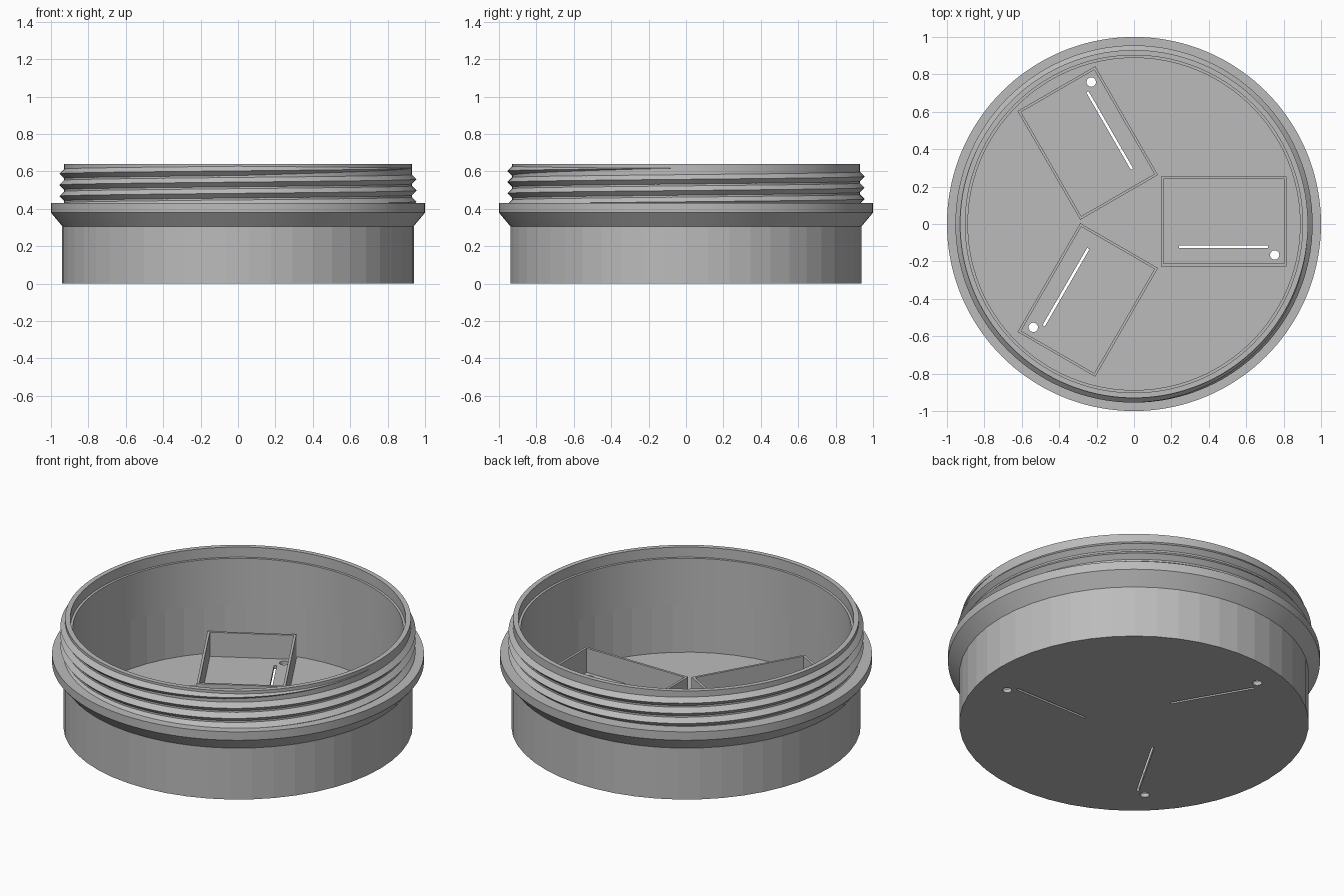
import bpy, bmesh, math
from mathutils import Matrix, Vector

cube = bpy.data.objects.get("Cube")
if cube:
    bpy.data.objects.remove(cube, do_unlink=True)

grey = bpy.data.materials.new("plain_grey")
grey.use_nodes = True
grey.diffuse_color = (0.5, 0.5, 0.5, 1)
grey.node_tree.nodes["Principled BSDF"].inputs["Base Color"].default_value = (0.5, 0.5, 0.5, 1)


def loft(name, rings, wrap=False):
    """Skin equal-length closed rings; wrap joins last to first, else ends are capped."""
    bm = bmesh.new()
    loops = [[bm.verts.new(p) for p in ring] for ring in rings]
    pairs = list(zip(loops, loops[1:]))
    if wrap:
        pairs.append((loops[-1], loops[0]))
    else:
        bm.faces.new(loops[0])
        bm.faces.new(loops[-1])
    for a, b in pairs:
        n = len(a)
        for i in range(n):
            j = (i + 1) % n
            bm.faces.new((a[i], a[j], b[j], b[i]))
    bmesh.ops.recalc_face_normals(bm, faces=bm.faces)
    mesh = bpy.data.meshes.new(name)
    bm.to_mesh(mesh)
    bm.free()
    mesh.materials.append(grey)
    obj = bpy.data.objects.new(name, mesh)
    bpy.context.collection.objects.link(obj)
    return obj


def circle(r, z, n, cx=0, cy=0):
    return [Vector((cx + r * math.cos(2 * math.pi * i / n),
                    cy + r * math.sin(2 * math.pi * i / n), z)) for i in range(n)]


def rect(x0, x1, y0, y1, z):
    return [Vector(p) for p in ((x0, y0, z), (x1, y0, z), (x1, y1, z), (x0, y1, z))]


def activate(obj):
    bpy.ops.object.select_all(action='DESELECT')
    obj.select_set(True)
    bpy.context.view_layer.objects.active = obj


def smooth(obj):
    activate(obj)
    bpy.ops.object.shade_smooth_by_angle(angle=math.radians(25))


FLOOR = 0.022
JOIN = 0.305

# Faceted lower cup with its floor
cup = loft("lower_cup", [circle(r, z, 50) for r, z in
           ((0.94, 0), (0.94, JOIN), (0.89, JOIN), (0.89, FLOOR))])

# Flared collar and neck with a stepped inner rim
collar = loft("collar_and_neck", [circle(r, z, 144) for r, z in
              ((0.888, JOIN), (0.938, JOIN), (1, 0.38), (1, 0.43), (0.93, 0.43),
               (0.93, 0.64), (0.902, 0.64), (0.902, 0.58), (0.888, 0.58))], wrap=True)
smooth(collar)

# Helical screw thread, fading out at its top end
TURNS, STEPS, PITCH = 3.5, 120, 0.06
rings = []
for k in range(int(TURNS * STEPS) + 1):
    turn = k / STEPS - TURNS
    fade = min(1, max(0.02, -turn / 0.25))
    z = 0.618 + PITCH * turn
    half = 0.028 * fade
    a = 2 * math.pi * turn
    rings.append([Vector((r * math.cos(a), r * math.sin(a), h)) for r, h in
                  ((0.927, z - half), (0.929 + 0.026 * fade, z), (0.927, z + half))])
smooth(loft("screw_thread", rings))

# Three trays around the middle, each with a slot and a hole through the floor
CENTRE = Matrix.Translation((-0.005, 0.0135, 0))
WALL = 0.014
X0, X1, Y = 0.149, 0.82, 0.24


def tray_ring(inset, z):
    return rect(X0 + inset, X1 - inset, -Y + inset, Y - inset, z)


cutters = []
for i in range(3):
    place = CENTRE @ Matrix.Rotation(math.radians(120 * i), 4, 'Z')
    tray = loft(f"tray_wall_{i + 1}", [tray_ring(0, 0.012), tray_ring(0, 0.165),
                tray_ring(WALL, 0.165), tray_ring(WALL, 0.012)], wrap=True)
    slot = loft("slot_cutter", [rect(0.245, 0.722, -0.142, -0.128, z) for z in (-0.1, 0.1)])
    hole = loft("hole_cutter", [circle(0.025, z, 24, 0.757, -0.179) for z in (-0.1, 0.1)])
    for obj in (tray, slot, hole):
        obj.data.transform(place)
    cutters += [slot, hole]

for cutter in cutters:
    cutter.hide_render = True
    activate(cup)
    mod = cup.modifiers.new("cut", 'BOOLEAN')
    mod.operation = 'DIFFERENCE'
    mod.solver = 'EXACT'
    mod.object = cutter
    bpy.ops.object.modifier_apply(modifier=mod.name)
    bpy.data.objects.remove(cutter, do_unlink=True)
